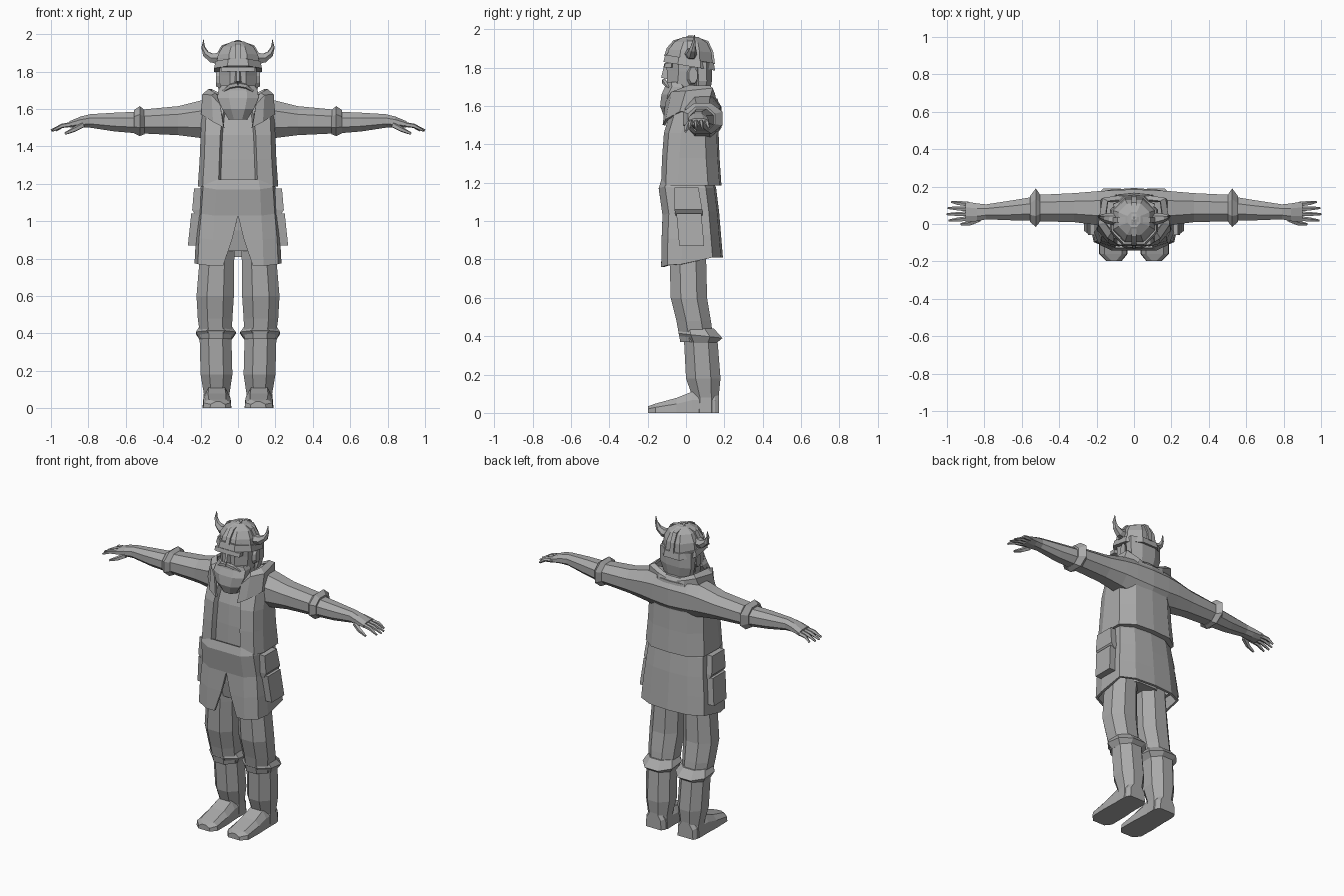
import bpy, bmesh
from mathutils import Vector

mat = bpy.data.materials.new("plain grey")
mat.diffuse_color = (0.4, 0.4, 0.4, 1)


def loft(name, rings, closed=True, mirror=False, thick=0.0):
    """Skin a list of equal-length point rings; open strips may be thickened."""
    bm = bmesh.new()
    vs = [[bm.verts.new(p) for p in r] for r in rings]
    n = len(rings[0])
    for a, b in zip(vs, vs[1:]):
        for i in range(n if closed else n - 1):
            j = (i + 1) % n
            bm.faces.new((a[i], a[j], b[j], b[i]))
    if closed:
        bm.faces.new(vs[0][::-1])
        bm.faces.new(vs[-1])
    bmesh.ops.recalc_face_normals(bm, faces=bm.faces)
    me = bpy.data.meshes.new(name)
    bm.to_mesh(me)
    bm.free()
    me.materials.append(mat)
    ob = bpy.data.objects.new(name, me)
    bpy.context.collection.objects.link(ob)
    if mirror:
        m = ob.modifiers.new("mirror", "MIRROR")
        m.use_clip = True
    if thick:
        s = ob.modifiers.new("thickness", "SOLIDIFY")
        s.thickness = thick
        s.offset = 0
    return ob


def octo(a0, a1, b0, b1, c=0.28):
    """Chamfered rectangle as eight 2D points."""
    da, db = (a1 - a0) * c, (b1 - b0) * c
    return [(a0 + da, b0), (a1 - da, b0), (a1, b0 + db), (a1, b1 - db),
            (a1 - da, b1), (a0 + da, b1), (a0, b1 - db), (a0, b0 + db)]


def level(x0, x1, y0, y1, zf, zb=None, c=0.28):
    """Ring around z, tilted from height zf in front to zb at the back."""
    zb = zf if zb is None else zb
    return [(x, y, zf + (zb - zf) * (y - y0) / (y1 - y0)) for x, y in octo(x0, x1, y0, y1, c)]


def across(x, y0, y1, z0, z1, c=0.28):
    """Ring around x."""
    return [(x, y, z) for y, z in octo(y0, y1, z0, z1, c)]


def tube(name, pts, n=5, mirror=True):
    """Tapered tube through (x, y, z, radius) points."""
    from math import cos, sin, tau
    rings = []
    for i, p in enumerate(pts):
        a, b = pts[max(i - 1, 0)], pts[min(i + 1, len(pts) - 1)]
        q = (Vector(b[:3]) - Vector(a[:3])).to_track_quat('Z', 'Y')
        rings.append([Vector(p[:3]) + q @ Vector((p[3] * cos(tau * k / n), p[3] * sin(tau * k / n), 0))
                      for k in range(n)])
    loft(name, rings, mirror=mirror)


def sym(half):
    """Close a half section (front centre to back centre) across x = 0."""
    return half + [(-x, y, z) for x, y, z in half[-2:0:-1]]


# Vest with the shirt recessed in its open front
def vest(z, w, f, b, e):
    return sym([(0, f + .025, z), (e - .012, f + .03, z), (e, f, z), (w * .88, f + .025, z), (w, f + .09, z),
                (w * .98, b - .07, z), (w * .6, b - .01, z), (0, b, z)])


loft("vest", [vest(1.185, .215, -.13, .185, .105), vest(1.33, .205, -.125, .175, .1),
              vest(1.46, .2, -.115, .17, .095), vest(1.56, .195, -.085, .175, .085),
              vest(1.64, .16, -.04, .165, .06)])
# Collar and lapels
loft("collar", [
    [(.075, -.115, 1.5), (.13, -.1, 1.53), (.19, -.03, 1.57), (.19, .1, 1.57), (.1, .16, 1.57), (0, .17, 1.57)],
    [(.095, -.1, 1.62), (.14, -.07, 1.67), (.185, 0, 1.675), (.165, .135, 1.69), (.09, .145, 1.66), (0, .14, 1.63)],
    [(.09, -.06, 1.63), (.12, -.04, 1.68), (.155, .01, 1.7), (.14, .12, 1.7), (.08, .125, 1.67), (0, .12, 1.64)]],
    closed=False, mirror=True, thick=.015)


# Tunic skirt with a front slit
def skirt(zf, zb, w, f, b, s):
    zs = zf + (zb - zf) * .3
    return [(s, f, zf), (max(w * .6, s + .03), f, zf), (w * .93, f + .03, zf + .01), (w, f + .1, zs),
            (w * .98, b - .05, zb), (w * .6, b - .01, zb), (0, b, zb)]


loft("tunic", [skirt(1.22, 1.22, .18, -.12, .13, 0), skirt(1.17, 1.17, .195, -.135, .15, 0),
               skirt(1.03, 1.05, .205, -.115, .165, 0), skirt(.9, .93, .218, -.12, .175, .032),
               skirt(.76, .81, .225, -.122, .185, .08)], closed=False, mirror=True, thick=.015)
loft("hips", [level(-.15, .15, -.07, .12, .84), level(-.19, .19, -.09, .14, .95),
              level(-.18, .18, -.1, .13, 1.22)])

# Side pouches
def quad(x0, x1, y0, y1, z, dz=0):
    return [(x0, y0, z), (x1, y0, z + dz), (x1, y1, z + dz), (x0, y1, z)]


loft("upper_pouch", [quad(.17, .225, -.055, .085, 1.03), quad(.165, .245, -.06, .085, 1.06),
                     quad(.15, .235, -.06, .065, 1.175)], mirror=True)
loft("lower_pouch", [quad(.195, .268, -.035, .095, .87), quad(.185, .25, -.05, .08, 1.04)], mirror=True)

# Legs, knee cuffs, boots
loft("trouser_leg", [level(.035, .2, -.03, .145, .37), level(.03, .215, -.05, .13, .48),
                     level(.022, .222, -.08, .11, .6), level(.02, .205, -.085, .105, .8),
                     level(.015, .19, -.08, .11, .93)], mirror=True)
loft("knee_cuff", [level(.035, .205, -.005, .16, .365), level(.012, .225, -.04, .19, .415, .39),
                   level(.035, .205, -.03, .145, .44)], mirror=True)
loft("boot", [level(.04, .187, .03, .172, .0), level(.045, .183, .035, .17, .08),
              level(.03, .2, .0, .18, .18), level(.035, .205, -.01, .165, .37)], mirror=True)


def sole(y, x0, x1, h):
    return [(x0, y, 0), (x1, y, 0), (x1 - .004, y, h * .6), (x1 - .03, y, h), (x0 + .03, y, h), (x0 + .004, y, h * .6)]


loft("foot", [sole(-.197, .065, .15, .035), sole(-.16, .035, .187, .048), sole(-.05, .035, .19, .078),
              sole(.03, .04, .187, .11), sole(.15, .045, .183, .11), sole(.172, .06, .17, .1)], mirror=True)

# Sleeves, cuffs, forearms
loft("sleeve", [across(0, .03, .185, 1.42, 1.665), across(.12, .0, .18, 1.43, 1.66),
                across(.2, -.005, .175, 1.445, 1.645), across(.32, .01, .165, 1.46, 1.615),
                across(.53, .015, .155, 1.47, 1.595)], mirror=True)
loft("sleeve_cuff", [across(.5, .015, .155, 1.465, 1.595), across(.525, -.015, .19, 1.455, 1.615),
                     across(.555, .01, .15, 1.47, 1.595)], mirror=True)
loft("forearm_and_palm", [across(.54, .02, .145, 1.47, 1.585), across(.66, .02, .125, 1.48, 1.58),
                          across(.79, .025, .105, 1.5, 1.572), across(.84, .015, .11, 1.5, 1.56),
                          across(.9, .012, .12, 1.5, 1.535)], mirror=True)
for i, (ya, yb, xe) in enumerate([(.028, .018, .99), (.053, .052, 1.0), (.079, .085, .995), (.105, .118, .975)]):
    tube(f"finger_{i + 1}", [(.885, ya, 1.518, .014), (.94, (ya + yb) / 2, 1.51, .012),
                             (xe, yb, 1.485, .006)])
tube("thumb", [(.83, .025, 1.515, .017), (.875, .005, 1.49, .014), (.925, -.002, 1.468, .007)])

# Head and neck
loft("neck", [level(-.09, .09, -.04, .12, 1.58), level(-.08, .08, -.04, .11, 1.75)])
loft("head", [level(-.07, .07, -.09, .06, 1.63), level(-.095, .095, -.1, .09, 1.69),
              level(-.1, .1, -.1, .12, 1.78), level(-.1, .1, -.105, .12, 1.87)])
loft("nose", [[(-.02, -.095, 1.74), (.02, -.095, 1.74), (.008, -.13, 1.748), (-.008, -.13, 1.748)],
              [(-.012, -.095, 1.82), (.012, -.095, 1.82), (.006, -.112, 1.82), (-.006, -.112, 1.82)]])
loft("brow", [level(-.09, .09, -.118, -.07, 1.8, c=.1), level(-.09, .09, -.112, -.07, 1.825, c=.1)])
tube("moustache", [(.0, -.115, 1.73, .014), (.04, -.11, 1.722, .014), (.08, -.09, 1.695, .006)])
loft("beard", [level(-.05, .05, -.115, -.03, 1.545), level(-.085, .085, -.135, -.03, 1.6),
               level(-.11, .11, -.128, -.01, 1.66), level(-.105, .105, -.11, .02, 1.7),
               level(-.09, .09, -.106, .0, 1.725)])
loft("ear", [across(.09, .0, .05, 1.71, 1.8), across(.118, .015, .06, 1.72, 1.8)], mirror=True)
loft("hair", [level(-.085, .085, .03, .12, 1.64), level(-.112, .112, .04, .135, 1.73),
              level(-.112, .112, .03, .135, 1.83)])

# Helmet with rim, crossed bands and horns
loft("helmet_rim", [level(-.128, .128, -.118, .152, 1.83, 1.785), level(-.12, .12, -.108, .145, 1.868, 1.825)])
loft("helmet_dome", [level(-.115, .115, -.102, .14, 1.855, 1.815), level(-.107, .107, -.09, .133, 1.895, 1.88),
                     level(-.082, .082, -.06, .11, 1.935, 1.93), level(-.035, .035, -.015, .065, 1.96)])


def band(name, path, along_x):
    w = .014
    side = Vector((0, w, 0)) if along_x else Vector((w, 0, 0))
    loft(name, [[Vector(p) - side, Vector(p) + side] for p in path], closed=False, thick=.012)


band("helmet_long_band", [(0, -.108, 1.86), (0, -.095, 1.9), (0, -.062, 1.938), (0, .025, 1.963),
                          (0, .112, 1.935), (0, .137, 1.88), (0, .145, 1.82)], False)
band("helmet_cross_band", [(-.12, .02, 1.84), (-.11, .02, 1.89), (-.084, .022, 1.935), (0, .025, 1.963),
                           (.084, .022, 1.935), (.11, .02, 1.89), (.12, .02, 1.84)], True)
tube("horn", [(.1, .025, 1.872, .034), (.14, .03, 1.872, .028), (.172, .035, 1.895, .019),
              (.186, .04, 1.93, .01), (.185, .045, 1.97, .002)], n=6)
